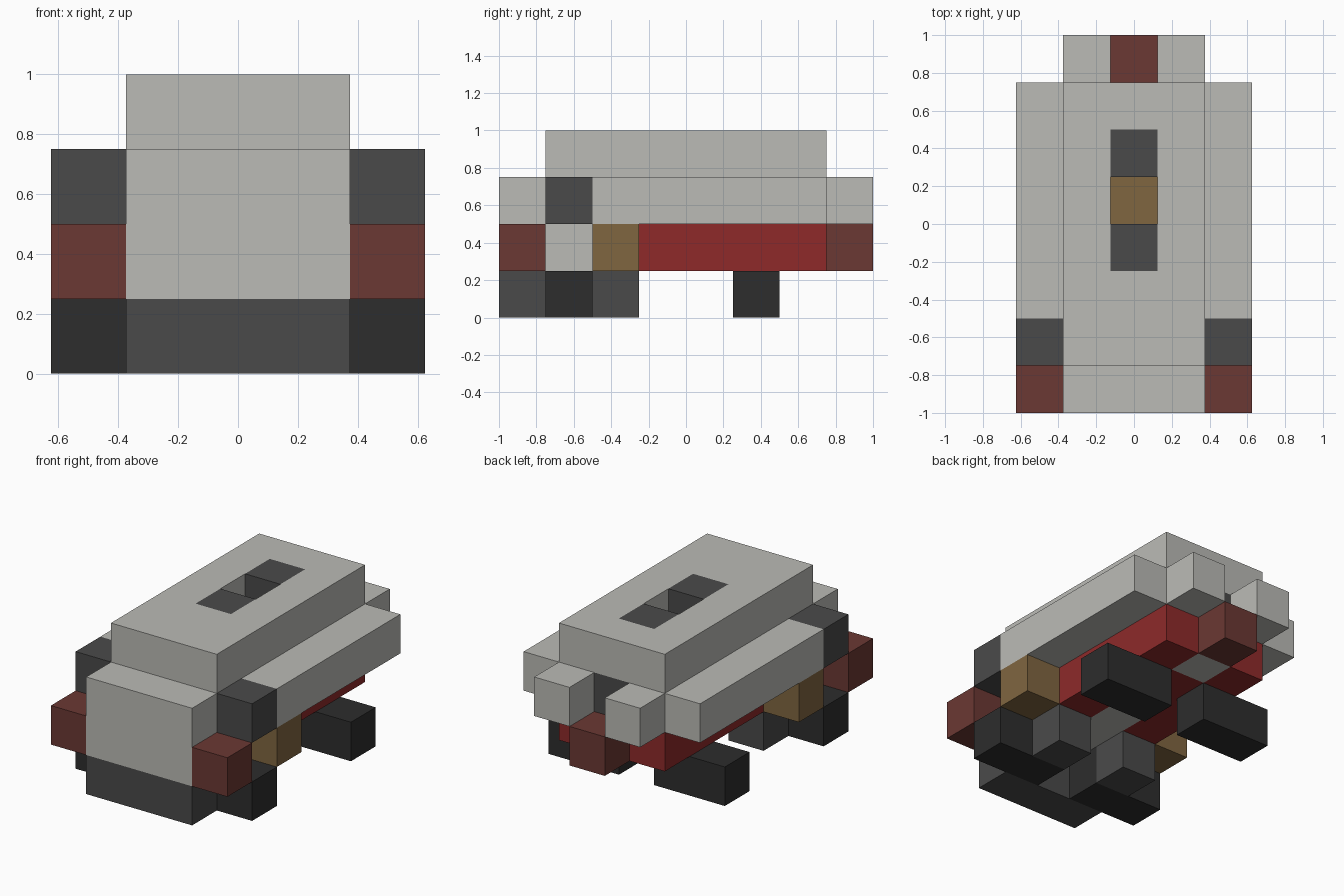
import bpy, bmesh
from mathutils import Vector

cube = bpy.data.objects.get("Cube")
if cube:
    bpy.data.objects.remove(cube, do_unlink=True)

CELL = 0.25
ORIGIN = Vector((-0.625, -1.0, 0.0))


def material(name, hex_colour):
    def linear(c):
        return c / 12.92 if c <= 0.04045 else ((c + 0.055) / 1.055) ** 2.4
    rgb = [linear(int(hex_colour[i:i + 2], 16) / 255) for i in (0, 2, 4)]
    mat = bpy.data.materials.new(name)
    mat.use_nodes = True
    mat.diffuse_color = (*rgb, 1)
    mat.node_tree.nodes["Principled BSDF"].inputs["Base Color"].default_value = (*rgb, 1)
    return mat


pale = material("pale_grey", "BBBBB6")
grey = material("dark_grey", "4A4A4A")
black = material("charcoal", "2D2D2D")
brown = material("brown_red", "6B3833")
red = material("red", "8E2A2A")
tan = material("tan", "806640")


def block(xs, ys, zs):
    """Set of cells between inclusive column, row and layer limits."""
    return {(x, y, z) for x in range(xs[0], xs[1] + 1)
            for y in range(ys[0], ys[1] + 1)
            for z in range(zs[0], zs[1] + 1)}


def mirrored(cells):
    return {(4 - x, y, z) for x, y, z in cells}


def build(name, mat, cells):
    """Mesh the outer skin of a set of cubic cells."""
    bm = bmesh.new()
    for cell in cells:
        for axis in range(3):
            for side in (0, 1):
                neighbour = list(cell)
                neighbour[axis] += 2 * side - 1
                if tuple(neighbour) in cells:
                    continue
                u, v = (axis + 1) % 3, (axis + 2) % 3
                corners = []
                for a, b in ((0, 0), (1, 0), (1, 1), (0, 1)):
                    p = Vector(cell)
                    p[axis] += side
                    p[u] += a
                    p[v] += b
                    corners.append(bm.verts.new(ORIGIN + p * CELL))
                bm.faces.new(corners if side else corners[::-1])
    bmesh.ops.remove_doubles(bm, verts=bm.verts, dist=0.001)
    mesh = bpy.data.meshes.new(name)
    bm.to_mesh(mesh)
    bm.free()
    mesh.materials.append(mat)
    bpy.context.collection.objects.link(bpy.data.objects.new(name, mesh))


def build_pair(name, mat, cells):
    build("left_" + name, mat, cells)
    build("right_" + name, mat, mirrored(cells))


# Roof and the centre slot
slot = block((2, 2), (3, 5), (3, 3))
well = block((2, 2), (4, 4), (2, 3))
build("roof", pale, block((1, 3), (1, 6), (3, 3)) - slot)
build("slot_panels", grey, slot - well)
build("slot_floor", tan, block((2, 2), (4, 4), (2, 2)))

# Main body
recess = block((2, 2), (6, 6), (2, 2))
build("body", pale, block((1, 3), (0, 6), (2, 2)) - well - recess)
build("rear_recess", grey, recess)
build("nose", pale, block((1, 3), (0, 2), (1, 1)))
build("belly_panels", pale,
      block((2, 2), (3, 3), (1, 1)) | block((2, 2), (6, 6), (1, 1)))
build("underbody", red, block((1, 1), (3, 6), (1, 1))
      | block((3, 3), (3, 6), (1, 1)) | block((2, 2), (4, 5), (1, 1)))

# Side bars, rear blocks and front lamps
build_pair("side_bar", pale, block((4, 4), (2, 6), (2, 2)))
build_pair("shoulder", grey, block((4, 4), (1, 1), (2, 2)))
build_pair("side_vent", tan, block((4, 4), (2, 2), (1, 1)))
build_pair("rear_block", pale, block((3, 3), (7, 7), (2, 2)))
build_pair("front_lamp", brown, block((4, 4), (0, 0), (1, 1)))
build("tail_lamp", brown, block((2, 2), (7, 7), (1, 1)))

# Bumper and feet
build("bumper", grey, block((1, 3), (0, 0), (0, 0)))
build_pair("front_foot", black, block((3, 4), (1, 1), (0, 0)))
build_pair("foot_brace", grey, block((3, 3), (2, 2), (0, 0)))
build_pair("rear_foot", black, block((3, 4), (5, 5), (0, 0)))
